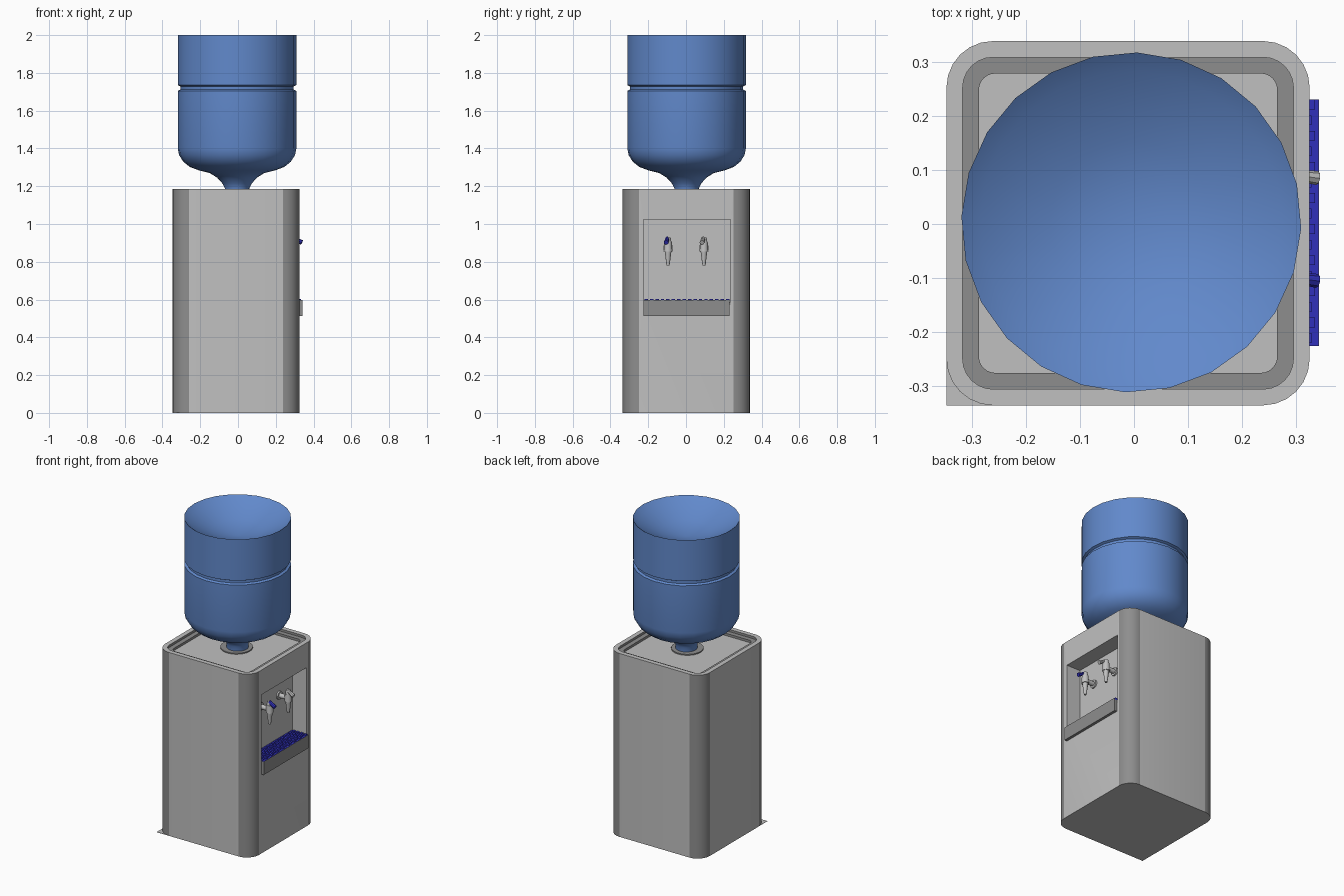
import bpy, bmesh, math
from mathutils import Vector, Matrix

if "Cube" in bpy.data.objects:
    bpy.data.objects.remove(bpy.data.objects["Cube"])


def material(name, rgb):
    m = bpy.data.materials.new(name)
    m.use_nodes = True
    m.diffuse_color = (*rgb, 1)
    m.node_tree.nodes["Principled BSDF"].inputs["Base Color"].default_value = (*rgb, 1)
    return m


LIGHT = material("light grey", (0.53, 0.53, 0.53))
DARK = material("dark grey", (0.27, 0.27, 0.27))
BOTTLE = material("bottle blue", (0.12, 0.25, 0.6))
BLUE = material("deep blue", (0.03, 0.03, 0.5))


def finish(name, bm, mats, smooth=True):
    bmesh.ops.recalc_face_normals(bm, faces=bm.faces)
    mesh = bpy.data.meshes.new(name)
    bm.to_mesh(mesh)
    bm.free()
    ob = bpy.data.objects.new(name, mesh)
    bpy.context.collection.objects.link(ob)
    for m in mats:
        mesh.materials.append(m)
    if smooth:
        bpy.ops.object.select_all(action="DESELECT")
        ob.select_set(True)
        bpy.context.view_layer.objects.active = ob
        bpy.ops.object.shade_smooth_by_angle(angle=math.radians(35))
    return ob


def add_box(bm, lo, hi):
    lo, hi = Vector(lo), Vector(hi)
    mat = Matrix.Translation((lo + hi) / 2) @ Matrix.Diagonal((*(hi - lo), 1))
    bmesh.ops.create_cube(bm, size=1, matrix=mat)


def box(name, lo, hi, mat):
    bm = bmesh.new()
    add_box(bm, lo, hi)
    return finish(name, bm, [mat], False)


def rod(name, a, b, r1, r2, mat, sides=12):
    a, b = Vector(a), Vector(b)
    rot = (b - a).to_track_quat("Z", "Y").to_matrix().to_4x4()
    bm = bmesh.new()
    bmesh.ops.create_cone(bm, cap_ends=True, segments=sides, radius1=r1, radius2=r2,
                          depth=(b - a).length, matrix=Matrix.Translation((a + b) / 2) @ rot)
    return finish(name, bm, [mat])


# Cabinet: stacked rounded rectangles, with dark corner posts and a stepped top
CX, CY, HX, HY, SEG = -0.011, 0.0015, 0.3355, 0.3365, 6


def ring(bm, inset, z, r):
    verts = []
    for k, (sx, sy) in enumerate([(1, 1), (-1, 1), (-1, -1), (1, -1)]):
        for i in range(SEG + 1):
            t = math.pi / 2 * (k + i / SEG)
            verts.append(bm.verts.new((CX + sx * (HX - inset - r) + r * math.cos(t),
                                       CY + sy * (HY - inset - r) + r * math.sin(t), z)))
    return verts


bm = bmesh.new()
levels = [(0, 0, 0.086), (0, 1.185, 0.086), (0.03, 1.185, 0.056), (0.03, 1.17, 0.056),
          (0.06, 1.17, 0.03), (0.06, 1.155, 0.03)]
rings = [ring(bm, *lv) for lv in levels]
n = len(rings[0])
for level, (low, high) in enumerate(zip(rings, rings[1:])):
    for i in range(n):
        j = (i + 1) % n
        f = bm.faces.new((low[i], low[j], high[j], high[i]))
        corner = i % (SEG + 1) < SEG
        f.material_index = int(level >= 2 or (level == 0 and corner))
bm.faces.new(rings[0])
bm.faces.new(rings[-1])
cabinet = finish("cabinet", bm, [LIGHT, DARK])

# Serving alcove cut into the +x side
FRONT, BACK = CX + HX, 0.225
Y0, Y1 = -0.225, 0.235
cutter = box("alcove_cutter", (BACK, Y0, 0.57), (0.4, Y1, 1.025), LIGHT)
cutter.hide_render = True
mod = cabinet.modifiers.new("alcove", "BOOLEAN")
mod.operation, mod.solver, mod.object = "DIFFERENCE", "EXACT", cutter
bpy.ops.object.select_all(action="DESELECT")
bpy.context.view_layer.objects.active = cabinet
cabinet.select_set(True)
bpy.ops.object.modifier_apply(modifier=mod.name)
bpy.data.objects.remove(cutter)
bpy.ops.object.shade_smooth_by_angle(angle=math.radians(35))

# Thin foot sheet that leaves one square corner
box("foot_sheet", (CX - HX, CY - HY, 0), (CX, CY, 0.002), LIGHT)

# Drip tray and its grating
box("drip_tray_front", (FRONT - 0.004, Y0, 0.512), (0.342, Y1 - 0.005, 0.597), DARK)
box("drip_tray_floor", (BACK, Y0, 0.565), (FRONT, Y1, 0.588), DARK)
bm = bmesh.new()
add_box(bm, (BACK, Y0, 0.588), (0.341, Y1 - 0.005, 0.598))
COLS, ROWS = 16, 4
for c in range(COLS):
    for r in range(ROWS):
        y = Y0 + (c + 0.5) * (Y1 - Y0) / COLS
        x = BACK + (r + 0.5 + 0.25 * (c % 2)) * 0.108 / ROWS
        add_box(bm, (x - 0.008, y - 0.009, 0.597), (x + 0.008, y + 0.009, 0.602))
finish("drip_grating", bm, [BLUE], False)

# Two taps with levers
for side, y, lever in (("cold", -0.095, BLUE), ("hot", 0.095, LIGHT)):
    x = 0.293
    rod(side + "_tap_flange", (BACK - 0.002, y, 0.875), (BACK + 0.01, y, 0.875), 0.026, 0.026, LIGHT)
    rod(side + "_tap_pipe", (BACK, y, 0.875), (x, y, 0.875), 0.015, 0.015, LIGHT)
    rod(side + "_tap_body", (x, y, 0.855), (x, y, 0.905), 0.023, 0.02, LIGHT)
    rod(side + "_tap_spout", (x, y, 0.78), (x, y, 0.857), 0.008, 0.018, LIGHT)
    rod(side + "_tap_cap", (x, y, 0.905), (x, y, 0.928), 0.018, 0.014, LIGHT)
    rod(side + "_tap_lever", (x, y - 0.004, 0.925), (0.338, y - 0.01, 0.902), 0.01, 0.013, lever, 8)

# Socket collar and water bottle
rod("bottle_socket", (CX, CY, 1.15), (CX, CY, 1.162), 0.095, 0.095, DARK, 24)
profile = [(0.065, 1.15), (0.065, 1.19), (0.078, 1.215), (0.105, 1.245), (0.145, 1.27),
           (0.205, 1.285), (0.25, 1.302), (0.285, 1.33), (0.307, 1.365), (0.314, 1.4),
           (0.314, 1.705), (0.3, 1.712), (0.3, 1.728), (0.314, 1.735), (0.314, 2.0),
           (0.28, 1.975), (0.15, 1.915), (0, 1.88)]
bm = bmesh.new()
verts = [bm.verts.new((r, 0, z)) for r, z in profile]
edges = [bm.edges.new(pair) for pair in zip(verts, verts[1:])]
bmesh.ops.spin(bm, geom=verts + edges, cent=(0, 0, 0), axis=(0, 0, 1),
               angle=math.tau, steps=24, use_merge=True)
bmesh.ops.remove_doubles(bm, verts=bm.verts, dist=0.0005)
bmesh.ops.transform(bm, verts=bm.verts, matrix=Matrix.Translation((-0.005, 0.003, 0))
                    @ Matrix.Rotation(math.radians(-2), 4, "Z"))
finish("water_bottle", bm, [BOTTLE])
